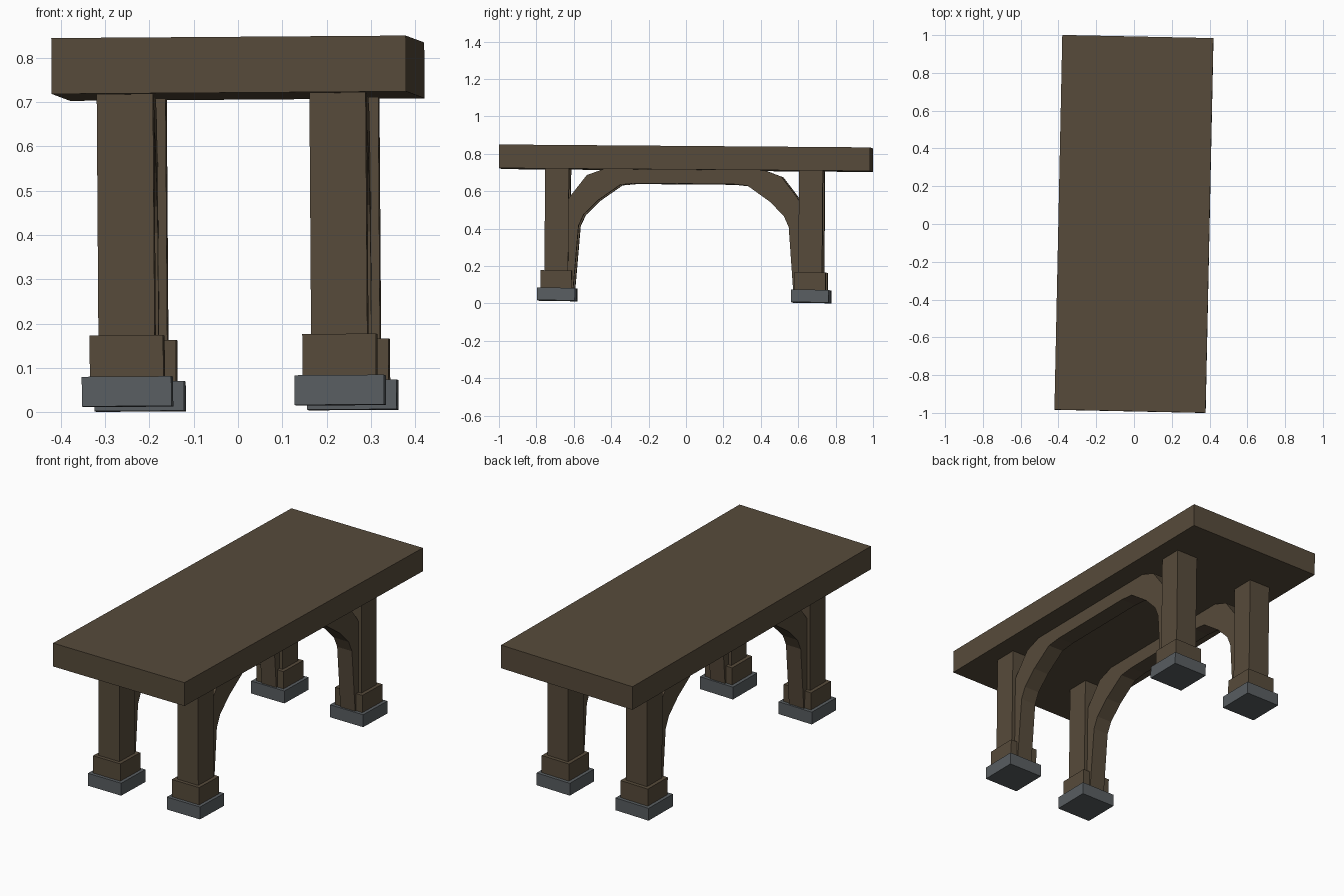
import bpy
import bmesh
from mathutils import Matrix, Vector

if "Cube" in bpy.data.objects:
    bpy.data.objects.remove(bpy.data.objects["Cube"], do_unlink=True)


def make_material(name, colour):
    mat = bpy.data.materials.new(name)
    mat.use_nodes = True
    mat.diffuse_color = (*colour, 1)
    mat.node_tree.nodes["Principled BSDF"].inputs["Base Color"].default_value = (*colour, 1)
    return mat


wood = make_material("brown wood", (0.095, 0.070, 0.043))
metal = make_material("grey metal", (0.100, 0.112, 0.120))

# The whole table stands slightly turned and tilted
pivot = Matrix.Translation((0, 0, 0.75))
lean = (pivot @ Matrix.Rotation(-0.008, 4, "X") @ Matrix.Rotation(-0.007, 4, "Y")
        @ Matrix.Rotation(-0.021, 4, "Z") @ pivot.inverted())


def finish(name, bm, mat):
    bmesh.ops.recalc_face_normals(bm, faces=bm.faces)
    bmesh.ops.transform(bm, matrix=lean, verts=bm.verts)
    mesh = bpy.data.meshes.new(name)
    bm.to_mesh(mesh)
    bm.free()
    mesh.materials.append(mat)
    bpy.context.collection.objects.link(bpy.data.objects.new(name, mesh))


def block(name, x, y, bottom, top, half_x, half_y, mat):
    bm = bmesh.new()
    size = Matrix.Diagonal((2 * half_x, 2 * half_y, top - bottom, 1))
    place = Matrix.Translation((x, y, (bottom + top) / 2))
    bmesh.ops.create_cube(bm, size=1, matrix=place @ size)
    finish(name, bm, mat)


FOOT_TOP, COLLAR_TOP, SLAB_BOTTOM, SLAB_TOP = 0.076, 0.169, 0.713, 0.839
SHIFT = -0.004

# Table top
block("table_top", 0, 0, SLAB_BOTTOM, SLAB_TOP, 0.4, 0.992, wood)

# Arch brace: half outlines from the foot to the middle, mirrored front to back
inner = [(0.588, FOOT_TOP), (0.562, 0.41), (0.535, 0.47), (0.46, 0.545),
         (0.34, 0.63), (0.26, 0.638)]
outer = [(0.63, FOOT_TOP), (0.63, 0.53), (0.605, 0.57), (0.52, 0.68), (0.43, SLAB_BOTTOM)]


def brace(name, x, half_width):
    inside = inner + [(-y, z) for y, z in reversed(inner)]
    outside = outer + [(-y, z) for y, z in reversed(outer)]
    bm = bmesh.new()
    face = bm.faces.new([bm.verts.new((x - half_width, y + SHIFT, z))
                         for y, z in inside + outside[::-1]])
    side = bmesh.ops.extrude_face_region(bm, geom=[face])["geom"]
    moved = [v for v in side if isinstance(v, bmesh.types.BMVert)]
    bmesh.ops.translate(bm, verts=moved, vec=Vector((2 * half_width, 0, 0)))
    bmesh.ops.triangulate(bm, faces=[f for f in bm.faces if len(f.verts) > 4])
    finish(name, bm, wood)


# Legs with collars and metal feet
for side, x in (("left", 0.24), ("right", -0.24)):
    brace(side + "_arch_brace", x, 0.045)
    for end, y in (("front", -0.679), ("back", 0.679)):
        label = f"{end}_{side}_"
        y += SHIFT
        block(label + "leg", x, y, COLLAR_TOP, SLAB_BOTTOM, 0.0635, 0.0635, wood)
        block(label + "collar", x, y, FOOT_TOP, COLLAR_TOP, 0.083, 0.083, wood)
        block(label + "foot", x, y, 0.009, FOOT_TOP, 0.101, 0.101, metal)
